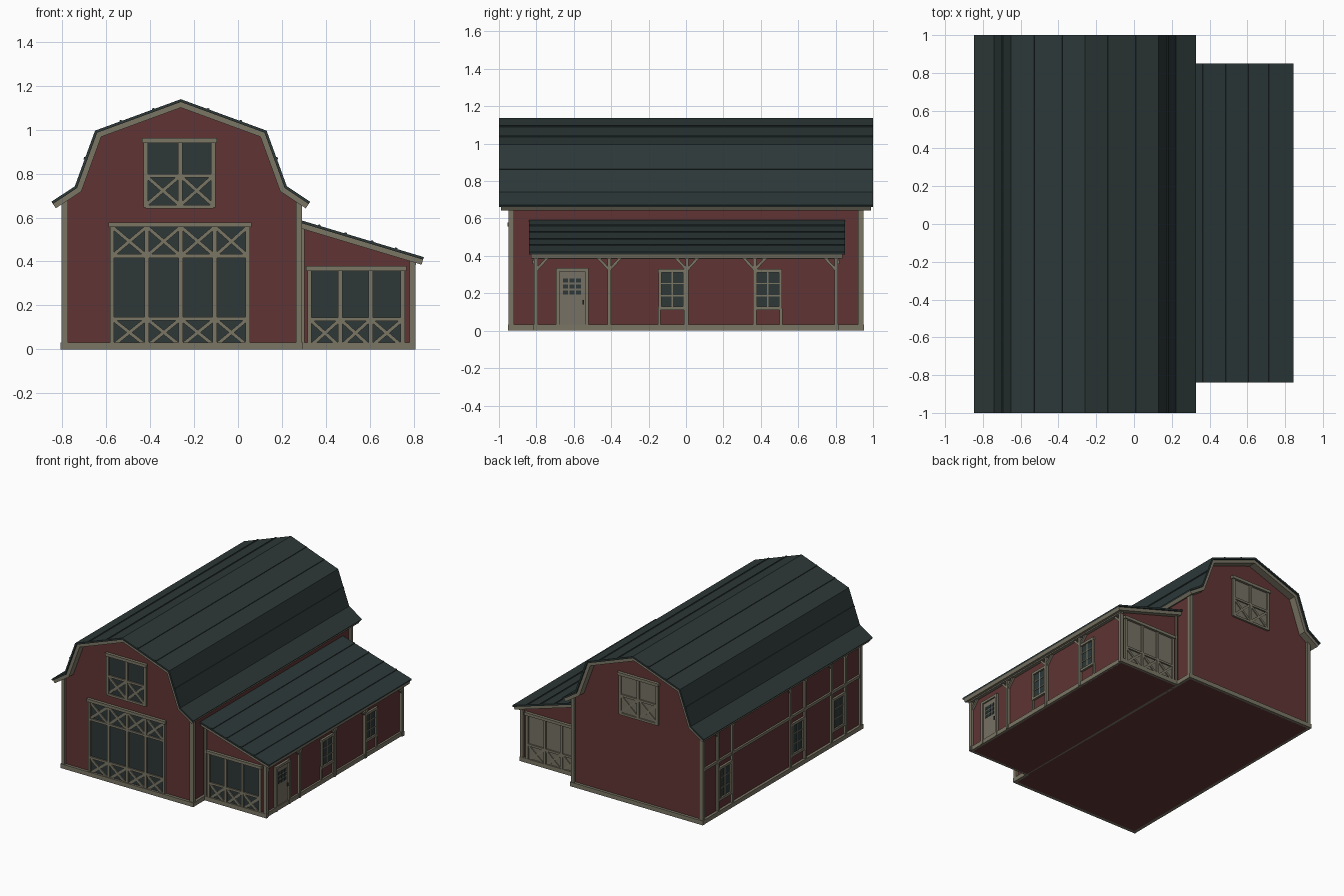
import bpy, bmesh
from mathutils import Vector

cube = bpy.data.objects.get("Cube")
if cube:
    bpy.data.objects.remove(cube, do_unlink=True)


def material(name, rgb):
    m = bpy.data.materials.new(name)
    m.use_nodes = True
    m.diffuse_color = (*rgb, 1)
    m.node_tree.nodes["Principled BSDF"].inputs["Base Color"].default_value = (*rgb, 1)
    return m


RED = material("barn red", (0.115, 0.035, 0.034))
TRIM = material("weathered trim", (0.195, 0.18, 0.13))
DARK = material("dark slate", (0.026, 0.039, 0.039))
PANEL = material("pale door wood", (0.18, 0.166, 0.126))


def finish(name, bm, mat):
    bmesh.ops.recalc_face_normals(bm, faces=bm.faces)
    me = bpy.data.meshes.new(name)
    bm.to_mesh(me)
    bm.free()
    me.materials.append(mat)
    ob = bpy.data.objects.new(name, me)
    bpy.context.collection.objects.link(ob)


def add_prism(bm, a, b):
    """Close two matching rings of points into a solid."""
    va, vb = [bm.verts.new(p) for p in a], [bm.verts.new(p) for p in b]
    bm.faces.new(va)
    bm.faces.new(vb[::-1])
    n = len(va)
    for i in range(n):
        bm.faces.new((va[i], va[(i + 1) % n], vb[(i + 1) % n], vb[i]))


def extrude_y(name, profile, y0, y1, mat):
    bm = bmesh.new()
    add_prism(bm, [(x, y0, z) for x, z in profile], [(x, y1, z) for x, z in profile])
    finish(name, bm, mat)


def offset(line, d):
    """Mitred parallel copy of a left-to-right line, d above it."""
    out = []
    for i, p in enumerate(line):
        p = Vector(p)
        dirs = []
        if i > 0:
            dirs.append((p - Vector(line[i - 1])).normalized())
        if i < len(line) - 1:
            dirs.append((Vector(line[i + 1]) - p).normalized())
        normals = [Vector((-t.y, t.x)) for t in dirs]
        m = sum(normals, Vector((0, 0))).normalized()
        out.append(tuple(p + m * d / m.dot(normals[0])))
    return out


class Wall:
    """A wall plane that takes flat boards given in wall coordinates."""

    def __init__(self, axis, pos, sign):
        self.axis, self.pos, self.sign = axis, pos, sign

    def point(self, u, v, d):
        w = self.pos + self.sign * d
        return (u, w, v) if self.axis == "y" else (w, u, v)

    def bars(self, name, bars, depth, mat=TRIM):
        bm = bmesh.new()
        for u0, v0, u1, v1, width in bars:
            a, b = Vector((u0, v0)), Vector((u1, v1))
            t = (b - a).normalized()
            s = Vector((-t.y, t.x)) * width / 2
            ring = [a + s, b + s, b - s, a - s]
            add_prism(bm, [self.point(*p, -0.004) for p in ring],
                      [self.point(*p, depth) for p in ring])
        finish(name, bm, mat)

    def plate(self, name, u0, v0, u1, v1, mat, depth=0.004):
        mid = (v0 + v1) / 2
        self.bars(name, [(u0, mid, u1, mid, v1 - v0)], depth, mat)


def crosses(posts, v0, v1, w=0.016):
    out = []
    for a, b in zip(posts, posts[1:]):
        out += [(a, v0, b, v1, w), (a, v1, b, v0, w)]
    return out


def gate(wall, name, posts, v0, v1, rails, cross_rows, mat):
    """Framed door with stiles, rails and crossed braces."""
    a, b = posts[0], posts[-1]
    wall.plate(name + "_panel", a, v0, b, v1, mat)
    frame = [(p, v0, p, v1, 0.02) for p in posts]
    frame += [(a, r, b, r, 0.016) for r in rails]
    wall.bars(name + "_frame", frame, 0.014)
    wall.bars(name + "_head", [(a - 0.016, v1, b + 0.016, v1, 0.022)], 0.022)
    braces = []
    for lo, hi in cross_rows:
        braces += crosses(posts, lo, hi)
    wall.bars(name + "_braces", braces, 0.011)


def window(wall, name, u, v0, v1, half=0.066):
    wall.plate(name + "_glass", u - half, v0, u + half, v1, DARK)
    wall.bars(name + "_frame", [
        (u - half, v0, u - half, v1, 0.016), (u + half, v0, u + half, v1, 0.016),
        (u - half - 0.01, v1, u + half + 0.01, v1, 0.018),
        (u - half - 0.01, v0, u + half + 0.01, v0, 0.018)], 0.016)
    step = (v1 - v0) / 3
    wall.bars(name + "_muntins", [(u, v0, u, v1, 0.008)] + [
        (u - half, v0 + k * step, u + half, v0 + k * step, 0.006) for k in (1, 2)], 0.008)


# Roof lines
gambrel = [(-0.848, 0.672), (-0.742, 0.742), (-0.65, 0.995), (-0.26, 1.138),
           (0.13, 0.995), (0.222, 0.742), (0.328, 0.672)]
lean = [(0.272, 0.592), (0.845, 0.42)]


def roof(name, line, y0, y1, inset):
    under, soffit = offset(line, -0.012), offset(line, -0.036)
    extrude_y(name, line + under[::-1], y0, y1, DARK)
    extrude_y(name + "_bargeboard", under + soffit[::-1], y0 + inset, y1 - inset, TRIM)


roof("main_roof", gambrel, -1, 1, 0.012)
roof("lean_to_roof", lean, -0.84, 0.85, 0.012)


# Raised seams that run the length of each roof
def seams(name, line, fractions, y0, y1):
    bm = bmesh.new()
    for (a, b), fs in zip(zip(line, line[1:]), fractions):
        a, b = Vector(a), Vector(b)
        t = (b - a).normalized()
        n = Vector((-t.y, t.x))
        for f in fs:
            c = a.lerp(b, f)
            ring = [c - t * 0.007 - n * 0.004, c - t * 0.005 + n * 0.005,
                    c + t * 0.005 + n * 0.005, c + t * 0.007 - n * 0.004]
            add_prism(bm, [(p.x, y0, p.y) for p in ring], [(p.x, y1, p.y) for p in ring])
    finish(name, bm, DARK)


seams("main_roof_seams", gambrel,
      [[], [0.5], [0.3, 0.68], [0.32, 0.7], [0.5], []], -0.998, 0.998)
seams("lean_to_roof_seams", lean, [[0.17, 0.38, 0.59, 0.78]], -0.838, 0.848)

# Wall bodies
inner = offset(gambrel, -0.025)
extrude_y("main_walls", [(-0.785, 0), (0.275, 0), (0.275, 0.68)] + inner[5:0:-1]
          + [(-0.785, 0.68)], -0.932, 0.932, RED)
extrude_y("lean_to_walls", [(0.27, 0), (0.785, 0), (0.785, 0.415), (0.27, 0.57)],
          -0.8, 0.8, RED)

front, back = Wall("y", -0.932, -1), Wall("y", 0.932, 1)
left_side, right_side = Wall("x", -0.785, -1), Wall("x", 0.275, 1)
lean_front, lean_back = Wall("y", -0.8, -1), Wall("y", 0.8, 1)
lean_side = Wall("x", 0.785, 1)

# Corner boards and base boards
for label, w in (("front", front), ("back", back)):
    w.bars(label + "_corner_boards", [(-0.787, 0, -0.787, 0.685, 0.028),
                                      (0.277, 0, 0.277, 0.685, 0.028)], 0.016)
    w.bars(label + "_base_board", [(-0.806, 0.016, 0.296, 0.016, 0.032)], 0.02)
for label, w in (("left", left_side), ("right", right_side)):
    w.bars(label + "_corner_boards", [(y, 0, y, 0.67, 0.026) for y in (-0.933, 0.933)], 0.017)
    w.bars(label + "_base_board", [(-0.945, 0.016, 0.945, 0.016, 0.032)], 0.02)
for label, w in (("front", lean_front), ("back", lean_back)):
    w.bars("lean_to_" + label + "_corner_boards", [(0.793, 0, 0.793, 0.41, 0.026),
                                                   (0.296, 0, 0.296, 0.56, 0.014)], 0.014)
    w.bars("lean_to_" + label + "_base_board", [(0.28, 0.016, 0.808, 0.016, 0.032)], 0.016)
lean_side.bars("lean_to_base_board", [(-0.81, 0.016, 0.81, 0.016, 0.032)], 0.014)

# Big doors, hay hatches and lean-to gates
gate(front, "main_door", [-0.573, -0.415, -0.26, -0.105, 0.045], 0.005, 0.567,
     [0.015, 0.14, 0.425], [(0.015, 0.14), (0.425, 0.558)], DARK)
for label, w, lw, mat in (("front", front, lean_front, DARK), ("back", back, lean_back, PANEL)):
    gate(w, label + "_hatch", [-0.42, -0.263, -0.112], 0.645, 0.95,
         [0.65, 0.79], [(0.655, 0.79)], mat)
    gate(lw, label + "_gate", [0.325, 0.465, 0.603, 0.75], 0.005, 0.368,
         [0.012, 0.137], [(0.012, 0.137)], mat)

# Lean-to side: posts, knee braces, door and windows
posts = [-0.8, -0.41, 0.005, 0.367, 0.802]
lean_side.bars("lean_to_posts", [(y, 0, y, 0.4, 0.018) for y in posts], 0.02)
lean_side.bars("lean_to_beam", [(-0.82, 0.395, 0.82, 0.395, 0.022)], 0.024)
lean_side.bars("lean_to_knee_braces", [
    (y, 0.325, y + s * 0.06, 0.39, 0.014) for y in posts for s in (-1, 1)
    if abs(y + s * 0.06) < 0.8], 0.016)
lean_side.plate("side_door", -0.685, 0.005, -0.53, 0.325, PANEL, 0.008)
lean_side.bars("side_door_frame", [(-0.685, 0, -0.685, 0.335, 0.018),
                                   (-0.53, 0, -0.53, 0.335, 0.018),
                                   (-0.694, 0.325, -0.521, 0.325, 0.018)], 0.018)
lean_side.bars("side_door_panes", [
    (-0.657 + i * 0.035, 0.205 + j * 0.032, -0.632 + i * 0.035, 0.205 + j * 0.032, 0.022)
    for i in range(3) for j in range(3)], 0.011, DARK)
lean_side.bars("side_door_handle", [(-0.55, 0.14, -0.55, 0.165, 0.008)], 0.018, DARK)
for n, y in enumerate((-0.073, 0.438)):
    window(lean_side, f"lean_to_window_{n + 1}", y, 0.12, 0.32)
    lean_side.bars(f"lean_to_window_studs_{n + 1}",
                   [(y + s * 0.07, 0, y + s * 0.07, 0.12, 0.014) for s in (-1, 1)], 0.012)

# Left side: timber frame with three windows
left_side.bars("left_mid_rail", [(-0.93, 0.4, 0.93, 0.4, 0.02)], 0.014)
for n, y in enumerate((0.67, -0.19, -0.67)):
    window(left_side, f"left_window_{n + 1}", y, 0.11, 0.34)
    left_side.bars(f"left_studs_{n + 1}", [
        (y + s * 0.085, 0, y + s * 0.085, 0.68, 0.018) for s in (-1, 1)], 0.016)
    left_side.bars(f"left_knee_braces_{n + 1}", [
        (y + s * 0.085, 0.59, y + s * 0.145, 0.66, 0.014) for s in (-1, 1)], 0.013)
